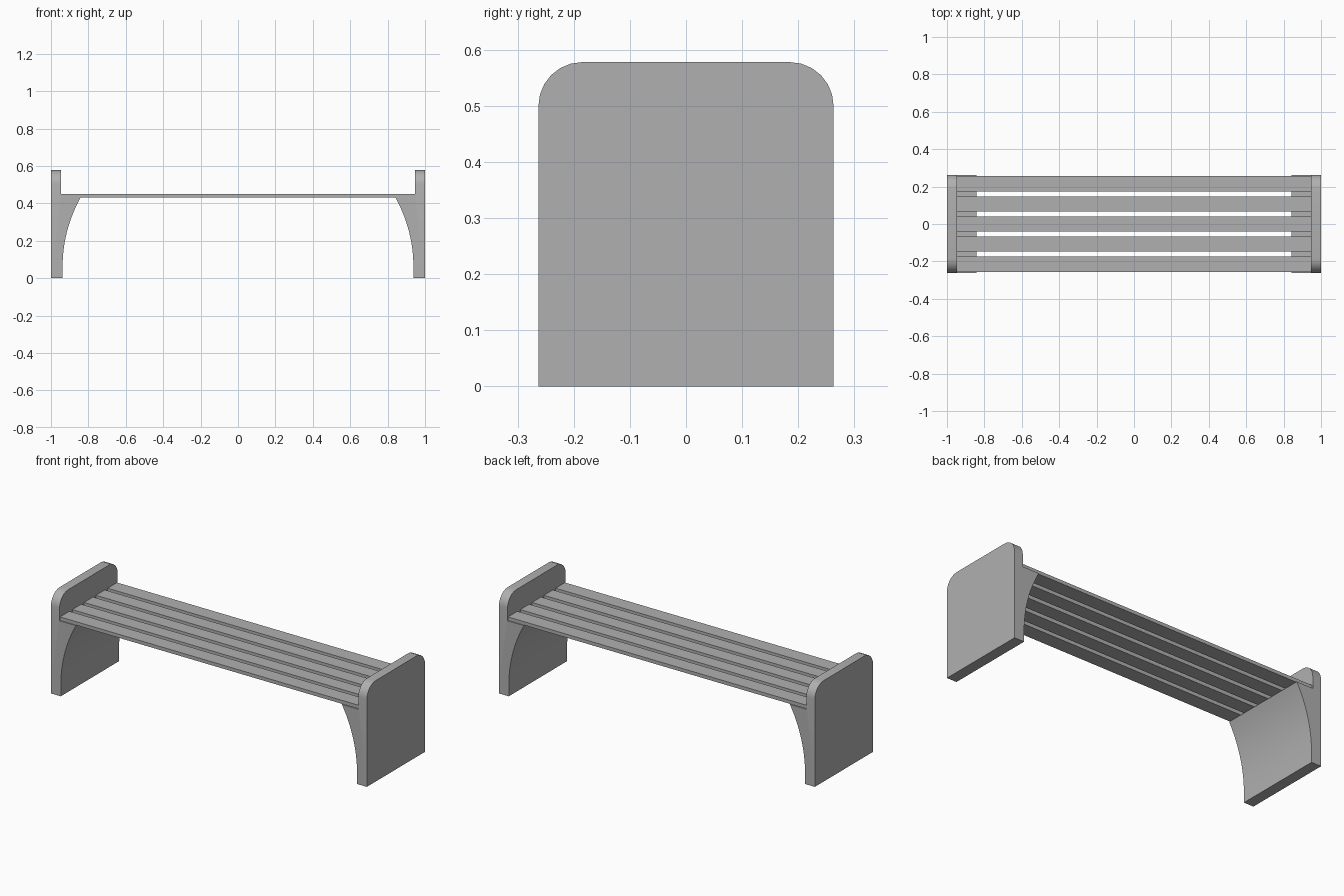
import bpy, bmesh, math

if "Cube" in bpy.data.objects:
    bpy.data.objects.remove(bpy.data.objects["Cube"])

HALF_LEN, HALF_DEPTH, HEIGHT = 1.0, 0.263, 0.578
SEAT_LOW, SEAT_TOP = 0.43, 0.45
ARM_X, FOOT_X, LEDGE_X = 0.946, 0.938, 0.842
# Slat centre and width along the depth (outer slats slightly wider)
SLATS = [(-0.215, 0.085), (-0.107, 0.081), (0, 0.081), (0.107, 0.081), (0.215, 0.085)]

# Mid-grey finish for all parts
grey = bpy.data.materials.new("grey_finish")
grey.diffuse_color = (0.435, 0.435, 0.435, 1)
grey.use_nodes = True
grey.node_tree.nodes["Principled BSDF"].inputs["Base Color"].default_value = grey.diffuse_color


def finish(bm, name, smooth=False):
    bmesh.ops.recalc_face_normals(bm, faces=bm.faces)
    mesh = bpy.data.meshes.new(name)
    bm.to_mesh(mesh)
    bm.free()
    mesh.materials.append(grey)
    obj = bpy.data.objects.new(name, mesh)
    bpy.context.collection.objects.link(obj)
    if smooth:
        bpy.ops.object.select_all(action='DESELECT')
        obj.select_set(True)
        bpy.context.view_layer.objects.active = obj
        bpy.ops.object.shade_smooth_by_angle(angle=math.radians(30))
    return obj


def end_support(name, side):
    # Side profile: straight outside, stepped armrest, curved bracket below the seat
    pts = [(FOOT_X, 0), (HALF_LEN, 0), (HALF_LEN, HEIGHT), (ARM_X, HEIGHT),
           (ARM_X, SEAT_LOW)]
    z0 = 0.06
    rise, run = SEAT_LOW - z0, FOOT_X - LEDGE_X
    radius = (rise ** 2 + run ** 2) / (2 * run)
    sweep = math.asin(rise / radius)
    steps = 12
    for i in range(steps, -1, -1):
        a = sweep * i / steps
        pts.append((FOOT_X - radius * (1 - math.cos(a)), z0 + radius * math.sin(a)))

    bm = bmesh.new()
    face = bm.faces.new([bm.verts.new((side * x, -HALF_DEPTH, z)) for x, z in pts])
    ext = bmesh.ops.extrude_face_region(bm, geom=[face])
    moved = [g for g in ext["geom"] if isinstance(g, bmesh.types.BMVert)]
    bmesh.ops.translate(bm, verts=moved, vec=(0, 2 * HALF_DEPTH, 0))

    # Round the front and back top corners
    top = [e for e in bm.edges
           if all(abs(v.co.z - HEIGHT) < 1e-4 for v in e.verts)
           and abs(e.verts[0].co.y - e.verts[1].co.y) < 1e-4]
    bmesh.ops.bevel(bm, geom=top, offset=0.078, segments=6, profile=0.5,
                    affect='EDGES')
    return finish(bm, name, smooth=True)


def slat(name, y, width):
    bm = bmesh.new()
    bmesh.ops.create_cube(bm, size=1)
    bmesh.ops.scale(bm, verts=bm.verts, vec=(2 * ARM_X, width, SEAT_TOP - SEAT_LOW))
    obj = finish(bm, name)
    obj.location = (0, y, (SEAT_LOW + SEAT_TOP) / 2)
    return obj


# Two mirrored ends
end_support("left_end_support", -1)
end_support("right_end_support", 1)

# Seat slats
for i, (y, width) in enumerate(SLATS, 1):
    slat(f"seat_slat_{i}", y, width)
